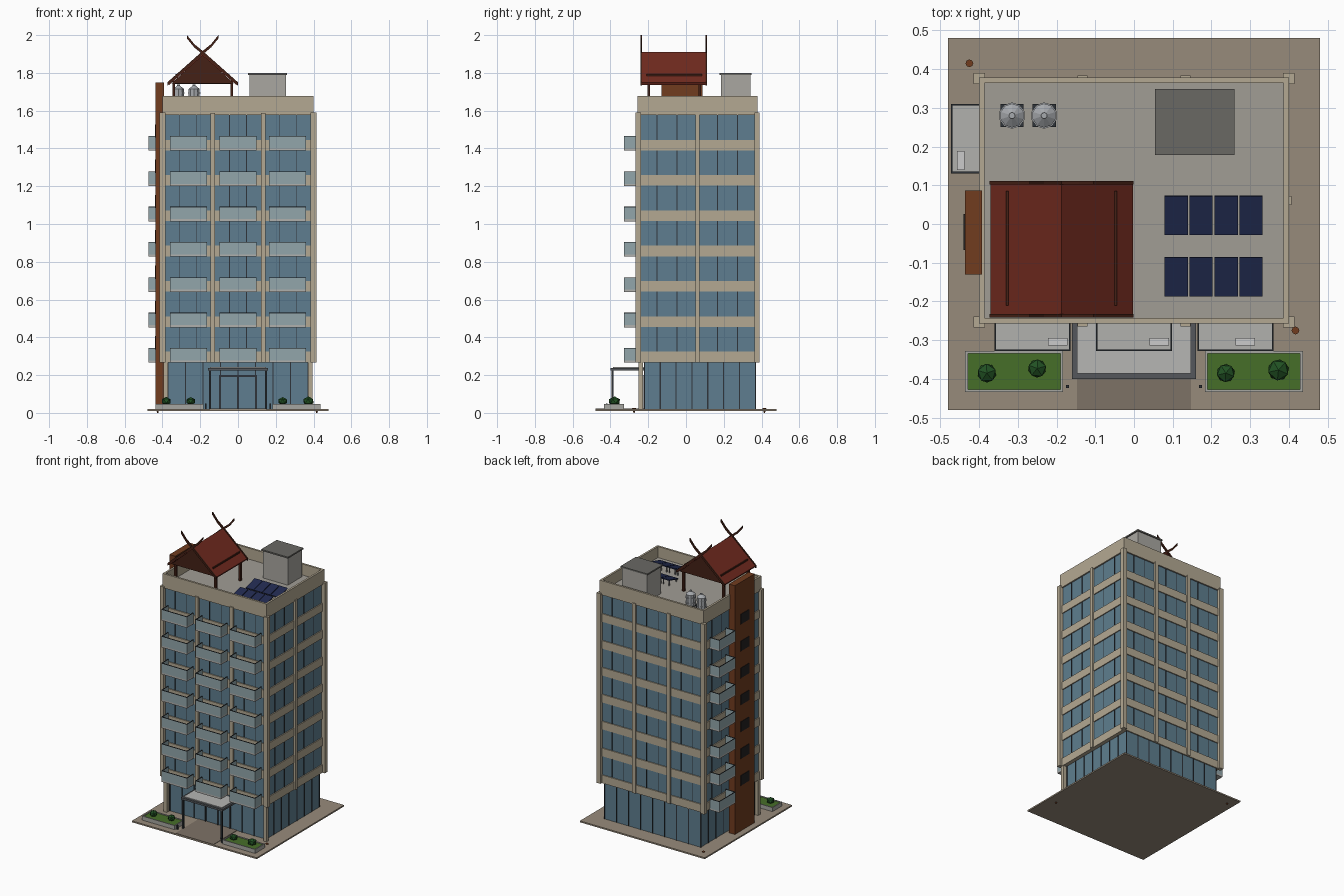
import bpy, bmesh, math
from mathutils import Matrix, Vector

if "Cube" in bpy.data.objects:
    bpy.data.objects.remove(bpy.data.objects["Cube"])

mats = {}


def finish(name, bm, color=None):
    bmesh.ops.recalc_face_normals(bm, faces=bm.faces)
    me = bpy.data.meshes.new(name)
    bm.to_mesh(me)
    bm.free()
    ob = bpy.data.objects.new(name, me)
    bpy.context.collection.objects.link(ob)
    if color:
        if color not in mats:
            m = bpy.data.materials.new("mat_" + name)
            m.diffuse_color = [(c / 255) ** 2.2 for c in color] + [1]
            m.use_nodes = True
            m.node_tree.nodes["Principled BSDF"].inputs["Base Color"].default_value = m.diffuse_color
            mats[color] = m
        me.materials.append(mats[color])
    return ob


def add_box(bm, b, rot=Matrix()):
    x0, x1, y0, y1, z0, z1 = b
    mid = Matrix.Translation(((x0 + x1) / 2, (y0 + y1) / 2, (z0 + z1) / 2))
    size = Matrix.Diagonal((x1 - x0, y1 - y0, z1 - z0, 1))
    bmesh.ops.create_cube(bm, size=1, matrix=mid @ rot @ size)


def boxes(name, items, color=None, rot=Matrix()):
    bm = bmesh.new()
    for b in items:
        add_box(bm, b, rot)
    return finish(name, bm, color)


def prism(name, pts, spans, color=None):
    """Extrude an xz outline along y for each (y0, y1) span."""
    bm = bmesh.new()
    for y0, y1 in spans:
        f = bm.faces.new([bm.verts.new((x, y0, z)) for x, z in pts])
        r = bmesh.ops.extrude_face_region(bm, geom=[f])
        vs = [v for v in r["geom"] if isinstance(v, bmesh.types.BMVert)]
        bmesh.ops.translate(bm, verts=vs, vec=(0, y1 - y0, 0))
    return finish(name, bm, color)


def cones(name, items, color=None, sides=8):
    bm = bmesh.new()
    for x, y, z0, z1, r0, r1 in items:
        bmesh.ops.create_cone(bm, cap_ends=True, segments=sides, radius1=r0, radius2=r1,
                              depth=z1 - z0, matrix=Matrix.Translation((x, y, (z0 + z1) / 2)))
    return finish(name, bm, color)


STONE, GLASS, PALE = (178, 167, 145), (95, 125, 142), (145, 165, 170)
DARK, BRICK, WOOD = (50, 55, 60), (112, 62, 36), (70, 38, 28)
X, Y0, Y1 = 0.40, -0.257, 0.378
YM = (Y0 + Y1) / 2
STEP = 0.187
floors = [0.268 + STEP * k for k in range(7)]
TOP = 1.578

# site
boxes("paving", [(-.48, .48, -.48, .48, .01, .02)], (150, 138, 122))
boxes("entrance_path", [(-.147, .147, -.479, -.22, .012, .023)], (125, 114, 102))
for s in (-1, 1):
    x0, x1 = sorted((s * .183, s * .436))
    y0, y1, w = -.434, -.328, .007
    boxes("planter_wall", [(x0, x1, y0, y0 + w, .012, .048), (x0, x1, y1 - w, y1, .012, .048),
                           (x0, x0 + w, y0 + w, y1 - w, .012, .048),
                           (x1 - w, x1, y0 + w, y1 - w, .012, .048)], (165, 165, 160))
    boxes("planter_grass", [(x0 + w, x1 - w, y0 + w, y1 - w, .012, .043)], (72, 110, 45))
bm = bmesh.new()
for x, y, r in [(-.38, -.385, .027), (-.25, -.373, .026), (.237, -.385, .026), (.373, -.377, .03)]:
    bmesh.ops.create_icosphere(bm, subdivisions=1, radius=r,
                               matrix=Matrix.Translation((x, y, .062)) @ Matrix.Rotation(x * 9, 4, 'Z')
                               @ Matrix.Diagonal((1, 1, .85, 1)))
finish("bushes", bm, (38, 82, 40))
cones("ground_lights", [(-.425, .415, 0, .025, .003, .01), (.417, -.275, 0, .025, .003, .01)], BRICK)
boxes("path_bollards", [(x - .004, x + .004, -.424, -.416, .015, .05) for x in (-.172, .172)], DARK)

# recessed ground floor
GX, GY0, GY1 = .37, -.22, .367
boxes("lobby_glass", [(-GX, GX, GY0, GY1, .015, .27)], GLASS)
m = []
for i in range(9):
    x = -GX + 2 * GX * i / 8
    m += [(x - .003, x + .003, y - .003, y + .003, .02, .27) for y in (GY0, GY1)]
for i in range(1, 7):
    y = GY0 + (GY1 - GY0) * i / 7
    m += [(x - .003, x + .003, y - .003, y + .003, .02, .27) for x in (-GX, GX)]
m += [(-.1, .1, GY0 - .006, GY0, .19, .2), (-.1, -.09, GY0 - .006, GY0, .02, .2),
      (.09, .1, GY0 - .006, GY0, .02, .2), (-.004, .004, GY0 - .006, GY0, .02, .2)]
boxes("lobby_mullions", m, DARK)
boxes("lobby_columns", [(x - .012, x + .012, -.252, -.228, .015, .27) for x in (-.383, .383)], STONE)

# glazed tower, floor bands, piers
boxes("tower_glass", [(-X + .01, X - .01, Y0 + .01, Y1 - .01, .28, TOP + .01)], GLASS)
boxes("floor_bands", [(-X + .003, X - .003, Y0 + .003, Y1 - .003, z, z + .056) for z in floors], STONE)
p = [(x - .015, x + .015, y - .014, y + .014, .268, 1.59) for x in (-X, X) for y in (Y0 + .004, Y1 - .002)]
p += [(x - .0125, x + .0125, y - .008, y + .006, .268, TOP + .01) for x in (-.133, .133) for y in (Y0, Y1)]
p += [(x - .007, x + .007, YM - .0115, YM + .0115, .268, TOP + .01) for x in (-X, X)]
boxes("piers", p, STONE)
m = []
for bay in (-.266, 0, .266):
    for d in (-.045, .045):
        m += [(bay + d - .002, bay + d + .002, y - .003, y + .003, .27, TOP) for y in (Y0 + .01, Y1 - .01)]
for bay in (-.1, .22):
    for d in (-.053, .053):
        m += [(x - .003, x + .003, bay + d - .002, bay + d + .002, .27, TOP) for x in (-X + .01, X - .01)]
boxes("tower_mullions", m, DARK)

# roof deck and parapet
boxes("roof_deck", [(-X + .005, X - .005, Y0 + .005, Y1 - .005, TOP, 1.60)], (160, 156, 148))
t = .014
boxes("parapet", [(-X, X, Y0, Y0 + t, TOP, 1.677), (-X, X, Y1 - t, Y1, TOP, 1.677),
                  (-X, -X + t, Y0 + t, Y1 - t, TOP, 1.677), (X - t, X, Y0 + t, Y1 - t, TOP, 1.677)], STONE)

# balconies: front in three columns, left side in one
slab, glass, rail, unit = [], [], [], []
for z in floors:
    a, b, g = z - .002, z + .01, z + .072
    for c, u in ((-.262, .065), (0, .065), (.262, .025)):
        x0, x1, y = c - .098, c + .098, -.328
        slab.append((x0, x1, y, Y0 + .008, a, b))
        sides = [(x0, x1, y, y + .004), (x0, x0 + .004, y + .004, Y0), (x1 - .004, x1, y + .004, Y0)]
        glass += [s + (b, g) for s in sides]
        rail += [s + (g, g + .004) for s in sides]
        unit.append((c + u - .025, c + u + .025, -.314, -.294, b, b + .04))
    x, y0, y1 = -.473, .131, .31
    slab.append((x, -X + .008, y0, y1, a, b))
    sides = [(x, x + .004, y0, y1), (x + .004, -X, y0, y0 + .004), (x + .004, -X, y1 - .004, y1)]
    glass += [s + (b, g) for s in sides]
    rail += [s + (g, g + .004) for s in sides]
    unit.append((-.457, -.438, .14, .188, b, b + .04))
boxes("balcony_slabs", slab, (175, 175, 172))
boxes("balcony_glass", glass, PALE)
boxes("balcony_rails", rail, DARK)
boxes("air_conditioners", unit, (190, 190, 188))

# brick stair shaft
boxes("stair_shaft", [(-.437, -.392, -.13, .087, .012, 1.75)], BRICK)
boxes("shaft_windows", [(-.44, -.43, -.067, .026, z + .068, z + .138) for z in floors], (40, 38, 38))

# entrance canopy
boxes("canopy_frame", [(-.16, .16, -.40, -.22, .225, .238)], (85, 88, 92))
boxes("canopy_top", [(-.147, .147, -.386, -.22, .23, .243)], (180, 180, 178))
boxes("canopy_posts", [(x - .005, x + .005, -.395, -.385, .015, .23) for x in (-.148, .148)], DARK)

# rooftop pavilion with crossed gable finials
cx, ez, az, ry0, ry1 = -.187, 1.748, 1.91, -.235, .105
prism("pavilion_roof", [(cx - .184, ez), (cx, az), (cx + .184, ez), (cx + .178, ez - .012),
                        (cx, az - .018), (cx - .178, ez - .012)], [(ry0, ry1)], (112, 46, 36))
prism("pavilion_gables", [(cx - .165, ez - .004), (cx + .165, ez - .004), (cx, az - .014)],
      [(ry0 + .008, ry0 + .016), (ry1 - .016, ry1 - .008)], WOOD)
for s in (-1, 1):
    path = [(-.186, ez + .003), (0, az + .006), (.045, 1.953), (.083, 2.0)]
    pts = [(cx + s * u, z) for u, z in path] + [(cx + s * u, z - .018) for u, z in reversed(path)]
    prism("gable_finial", pts, [(ry0 - .006, ry0 + .003), (ry1 - .003, ry1 + .006)], WOOD)
boxes("roof_battens", [(cx + d - .003, cx + d + .003, -.21, .085, 1.78, 1.794) for d in (-.14, .14)], WOOD)
posts = [(x - .007, x + .007, y - .007, y + .007, 1.595, 1.76) for x in (-.341, -.033) for y in (-.197, .072)]
beams = [(x - .006, x + .006, ry0 + .01, ry1 - .01, 1.74, 1.754) for x in (-.341, -.033)]
beams += [(-.345, -.029, y - .006, y + .006, 1.74, 1.754) for y in (-.197, .072)]
boxes("pavilion_posts", posts + beams, WOOD)

# water tanks on stands
for x in (-.315, -.232):
    y = .28
    boxes("tank_stand", [(x + a - .004, x + a + .004, y + b - .004, y + b + .004, 1.595, 1.635)
                         for a in (-.025, .025) for b in (-.025, .025)]
          + [(x - .03, x + .03, y - .03, y + .03, 1.632, 1.64)], DARK)
    cones("water_tank", [(x, y, 1.64, 1.715, .031, .031), (x, y, 1.655, 1.66, .034, .034),
                         (x, y, 1.69, 1.695, .034, .034), (x, y, 1.715, 1.732, .031, .008),
                         (x, y, 1.732, 1.738, .008, .008)], (165, 168, 172), 10)

# lift machine room
boxes("machine_room", [(.062, .253, .186, .341, 1.595, 1.79)], (168, 166, 160))
boxes("machine_room_cap", [(.054, .26, .178, .348, 1.79, 1.80)], (105, 104, 100))

# solar panels facing the front
tilt = Matrix.Rotation(math.radians(15), 4, 'X')
cells, legs = [], []
for y in (.022, -.136):
    for x in (.109, .173, .238, .302):
        cells.append((x - .03, x + .03, y - .052, y + .052, 1.627, 1.633))
        legs += [(x + d - .003, x + d + .003, y + .035, y + .041, 1.597, 1.638) for d in (-.022, .022)]
        legs += [(x + d - .003, x + d + .003, y - .041, y - .035, 1.597, 1.62) for d in (-.022, .022)]
boxes("solar_panels", cells, (38, 46, 80), tilt)
boxes("solar_legs", legs, (130, 130, 130))
